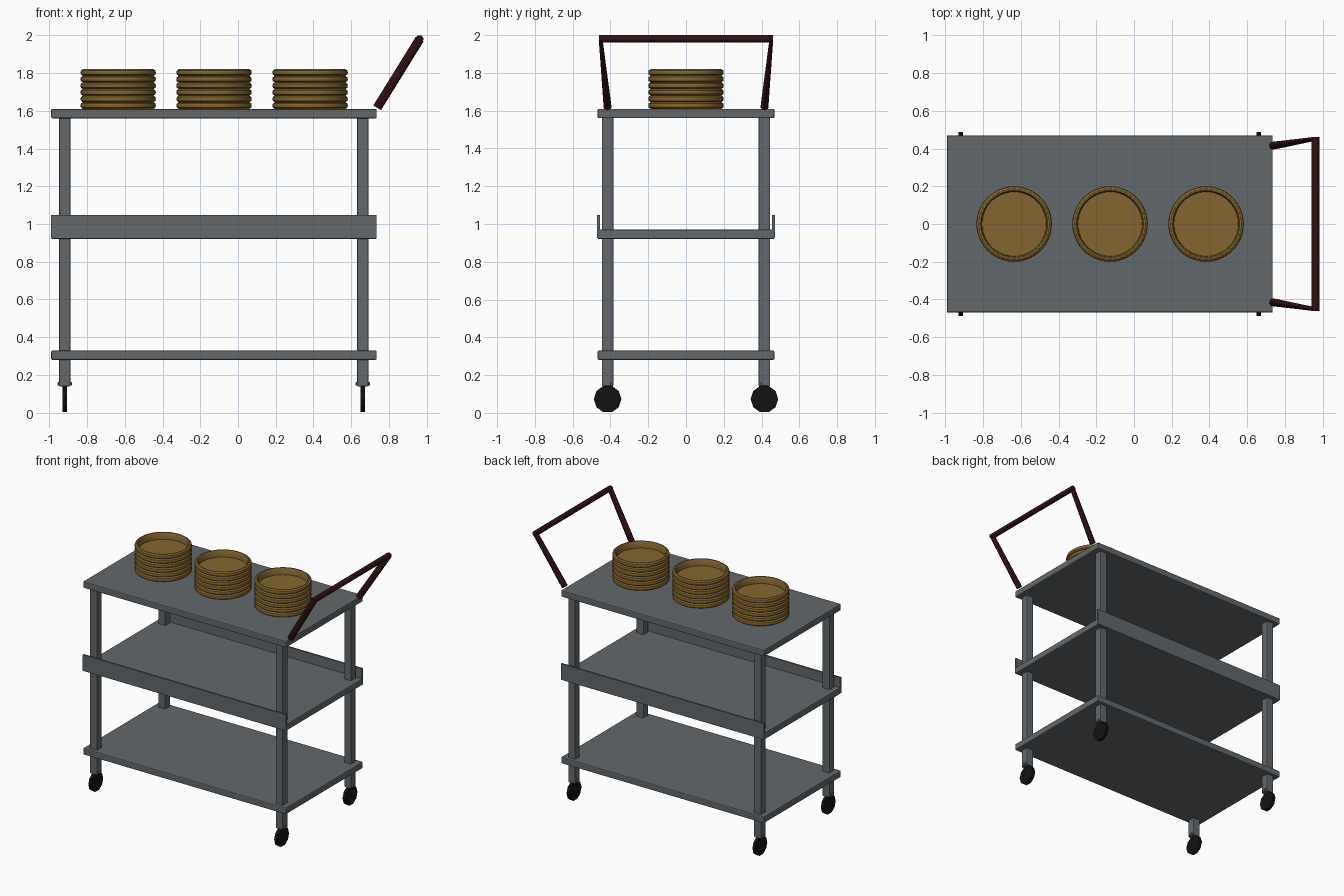
import bpy, bmesh, math
from mathutils import Vector, Matrix

if "Cube" in bpy.data.objects:
    bpy.data.objects.remove(bpy.data.objects["Cube"])


def material(name, rgb):
    m = bpy.data.materials.new(name)
    m.diffuse_color = (*rgb, 1)
    m.use_nodes = True
    m.node_tree.nodes["Principled BSDF"].inputs["Base Color"].default_value = m.diffuse_color
    return m


GREY = material("steel grey", (0.125, 0.14, 0.15))
BLACK = material("rubber black", (0.006, 0.006, 0.006))
RED = material("dark red", (0.028, 0.005, 0.006))
TAN = material("ochre brown", (0.235, 0.132, 0.03))


def finish(name, bm, mat, smooth=None):
    bmesh.ops.recalc_face_normals(bm, faces=bm.faces)
    me = bpy.data.meshes.new(name)
    bm.to_mesh(me)
    bm.free()
    me.materials.append(mat)
    ob = bpy.data.objects.new(name, me)
    bpy.context.collection.objects.link(ob)
    if smooth:
        bpy.ops.object.select_all(action='DESELECT')
        ob.select_set(True)
        bpy.context.view_layer.objects.active = ob
        bpy.ops.object.shade_smooth_by_angle(angle=math.radians(smooth))
    return ob


def box(name, lo, hi, mat, bevel=0.0):
    lo, hi = Vector(lo), Vector(hi)
    bm = bmesh.new()
    bmesh.ops.create_cube(bm, size=1)
    for v in bm.verts:
        v.co = Vector([(lo[i] + hi[i]) / 2 + v.co[i] * (hi[i] - lo[i]) for i in range(3)])
    if bevel:
        bmesh.ops.bevel(bm, geom=bm.edges[:], offset=bevel, segments=2,
                        profile=0.5, affect='EDGES')
    return finish(name, bm, mat)


def rod(name, a, b, side, sizes_a, sizes_b, mat, n=12):
    """Elliptical rod from a to b; sizes are radii along 'side' and across it."""
    a, b, side = Vector(a), Vector(b), Vector(side)
    axis = (b - a).normalized()
    side = (side - axis * side.dot(axis)).normalized()
    across = axis.cross(side)
    bm = bmesh.new()
    rings = []
    for p, (rs, rc) in ((a, sizes_a), (b, sizes_b)):
        rings.append([bm.verts.new(p + side * rs * math.cos(math.tau * i / n)
                                   + across * rc * math.sin(math.tau * i / n))
                      for i in range(n)])
    for i in range(n):
        j = (i + 1) % n
        bm.faces.new((rings[0][i], rings[0][j], rings[1][j], rings[1][i]))
    for r in rings:
        bm.faces.new(r)
    return finish(name, bm, mat, 40)


def lathe(name, profile, loc, mat, n=40):
    bm = bmesh.new()
    vs = [bm.verts.new((r, 0, z)) for r, z in profile]
    es = [bm.edges.new(p) for p in zip(vs, vs[1:])]
    bmesh.ops.spin(bm, geom=vs + es, axis=(0, 0, 1), cent=(0, 0, 0),
                   angle=math.tau, steps=n, use_duplicate=False)
    bmesh.ops.remove_doubles(bm, verts=bm.verts, dist=1e-5)
    bmesh.ops.translate(bm, verts=bm.verts, vec=loc)
    return finish(name, bm, mat, 35)


# Three shelves
X0, X1, Y = -0.99, 0.735, 0.468
for label, z in (("bottom", 0.28), ("middle", 0.92), ("top", 1.56)):
    box(label + "_shelf", (X0, -Y, z), (X1, Y, z + 0.05), GREY, 0.007)

# Raised lips on the long sides of the middle shelf
for label, s in (("front", -1), ("back", 1)):
    ys = sorted((s * 0.456, s * 0.47))
    box(label + "_lip", (X0, ys[0], 0.925), (X1, ys[1], 1.047), GREY)

# Legs, caster mounts and wheels
for sx, x in (("left", -0.918), ("right", 0.661)):
    for sy, y in (("front", -0.415), ("back", 0.415)):
        tag = sy + "_" + sx
        box(tag + "_leg", (x - 0.03, y - 0.03, 0.14), (x + 0.03, y + 0.03, 1.57), GREY, 0.005)
        box(tag + "_mount", (x - 0.038, y - 0.017, 0.143), (x + 0.038, y + 0.017, 0.162), GREY, 0.003)
        bm = bmesh.new()
        bmesh.ops.create_cone(bm, cap_ends=True, segments=10, radius1=0.073,
                              radius2=0.073, depth=0.025)
        bmesh.ops.rotate(bm, verts=bm.verts, cent=(0, 0, 0),
                         matrix=Matrix.Rotation(math.pi / 2, 3, 'Y'))
        bmesh.ops.translate(bm, verts=bm.verts, vec=(x, y, 0.073))
        finish(tag + "_wheel", bm, BLACK)

# Push handle: two tapering arms and a crossbar
for label, s in (("front", -1), ("back", 1)):
    rod(label + "_handle_arm", (0.738, s * 0.415, 1.617), (0.963, s * 0.452, 1.98),
        (0, 1, 0), (0.021, 0.024), (0.01, 0.024), RED)
rod("handle_crossbar", (0.962, -0.461, 1.98), (0.962, 0.461, 1.98),
    (1, 0, 0), (0.021, 0.02), (0.021, 0.02), RED)

# Stacks of dishes: rounded rims piled up, with a recessed top
COUNT, Z0, Z1 = 6, 1.61, 1.82
step = (Z1 - Z0) / COUNT
profile = [(0, 0)]
for k in range(COUNT):
    z = k * step
    profile += [(0.187, z), (0.197, z + step * 0.2), (0.2, z + step * 0.5),
                (0.197, z + step * 0.8), (0.187, z + step)]
    if k < COUNT - 1:
        profile.pop()
profile += [(0.178, Z1 - Z0), (0.172, Z1 - Z0 - 0.008), (0.17, Z1 - Z0 - 0.05), (0, Z1 - Z0 - 0.05)]
for label, x in (("left", -0.635), ("middle", -0.127), ("right", 0.382)):
    lathe(label + "_dish_stack", profile, (x, 0, Z0), TAN)
